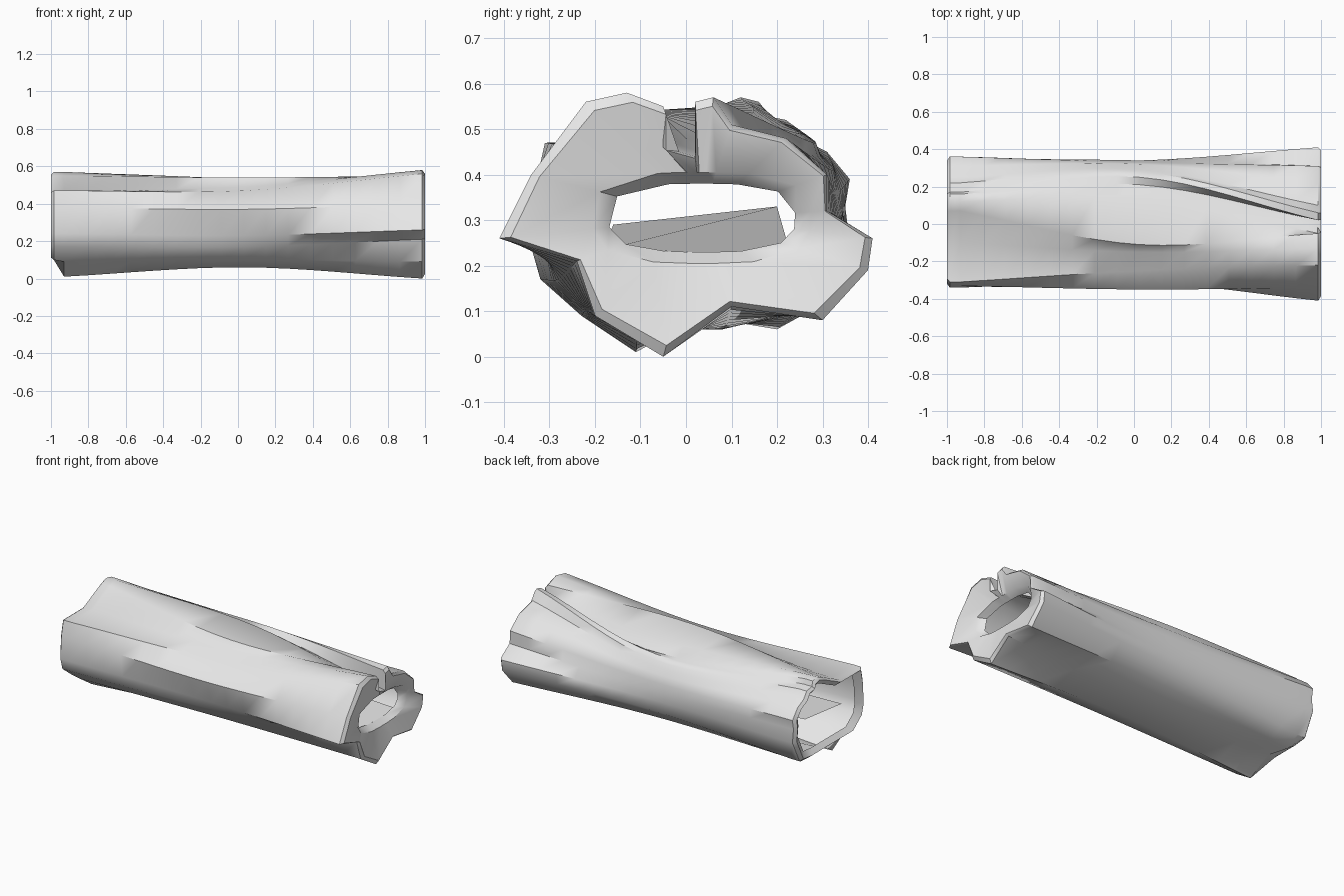
import bpy, bmesh, math
from mathutils import Vector

if "Cube" in bpy.data.objects:
    bpy.data.objects.remove(bpy.data.objects["Cube"], do_unlink=True)

bark_material = bpy.data.materials.new("pale grey bark")
bark_material.use_nodes = True
grey = (0.8, 0.8, 0.8, 1)
bark_material.diffuse_color = grey
shader = bark_material.node_tree.nodes["Principled BSDF"]
shader.inputs["Base Color"].default_value = grey


def make_object(name, rings=(), faces=()):
    """Build a loft through closed rings, or plain faces, as one mesh."""
    bm = bmesh.new()
    loops = [[bm.verts.new(point) for point in ring] for ring in rings]
    for near, far in zip(loops, loops[1:]):
        for i in range(len(near)):
            # Negative indices close the ring
            bm.faces.new((near[i - 1], far[i - 1], far[i], near[i]))
    for face in faces:
        bm.faces.new([bm.verts.new(point) for point in face])
    mesh = bpy.data.meshes.new(name)
    bm.to_mesh(mesh)
    bm.free()
    mesh.materials.append(bark_material)
    obj = bpy.data.objects.new(name, mesh)
    bpy.context.collection.objects.link(obj)
    bpy.ops.object.select_all(action='DESELECT')
    obj.select_set(True)
    bpy.context.view_layer.objects.active = obj
    bpy.ops.object.shade_smooth_by_angle(angle=math.radians(40))


def place(section, x):
    """Stand a flat (y, z) section upright at x."""
    return [Vector((x, point.x, max(point.y, 0))) for point in section]


def toward(section, target, amount):
    """Move a section part of the way to another one."""
    return [a.lerp(b, amount) for a, b in zip(section, target)]


def curve_between(section, target, amount, slope_in, slope_out):
    """Blend two sections along a smooth curve with the given end slopes."""
    t = amount
    rise, fall = t * (1 - t) ** 2, t * t * (1 - t)
    ease = t * t * (3 - 2 * t)
    return [a.lerp(b, ease) + rise * u - fall * v
            for a, b, u, v in zip(section, target, slope_in, slope_out)]


def slot_section(outer, centre, half_width, half_height):
    """Rounded slot whose points follow the angles of an outer section."""
    slot, turn = [], 0
    for i, point in enumerate(outer):
        angle = math.atan2(point.y - centre.y, centre.x - point.x)
        step = (angle - turn + math.pi) % math.tau - math.pi
        turn = turn + max(step, 0.02) if i else angle
        y, z = -math.cos(turn), math.sin(turn)
        radius = (abs(y / half_width) ** 3 + abs(z / half_height) ** 3) ** (-1 / 3)
        slot.append(centre + Vector((y, z)) * radius)
    return slot


# Cross-sections run front, top, back, bottom; matching points carry the folds
right_key = [Vector(p) for p in (
    (-.34, .24), (-.33, .38), (-.31, .47), (-.1, .47), (.07, .55), (.12, .57), (.16, .56),
    (.17, .53), (.22, .52), (.25, .48), (.31, .45), (.36, .39), (.35, .33), (.36, .25),
    (.29, .11), (.2, .06), (.04, .09), (-.11, .01), (-.23, .09), (-.32, .17))]
middle_key = [Vector(p) for p in (
    (-.31, .23), (-.35, .37), (-.25, .47), (-.15, .49), (-.11, .54), (.14, .53), (.21, .48),
    (.25, .49), (.28, .47), (.29, .44), (.32, .41), (.33, .36), (.34, .31), (.34, .25),
    (.33, .18), (.25, .1), (.08, .06), (-.1, .06), (-.22, .1), (-.28, .17))]
left_key = [Vector(p) for p in (
    (-.41, .26), (-.34, .4), (-.22, .56), (-.13, .58), (-.05, .55), (-.05, .46), (.02, .44),
    (.02, .56), (.06, .57), (.1, .51), (.22, .48), (.31, .4), (.31, .32), (.41, .26),
    (.4, .19), (.3, .08), (.1, .11), (-.05, 0), (-.2, .09), (-.24, .21))]

# Smooth outer bark, curving through the middle section
steps = 8
right_x, middle_x, left_x = -.93, .03, .985
lean = [(b - a) / 2 for a, b in zip(right_key, left_key)]
right_slope = [b - a for a, b in zip(right_key, middle_key)]
left_slope = [b - a for a, b in zip(middle_key, left_key)]
bark = []
for i in range(steps):
    t = i / steps
    section = curve_between(right_key, middle_key, t, right_slope, lean)
    bark.append(place(section, right_x + (middle_x - right_x) * t))
for i in range(steps + 1):
    t = i / steps
    section = curve_between(middle_key, left_key, t, lean, left_slope)
    bark.append(place(section, middle_x + (left_x - middle_x) * t))

# Right end: the root tip stops short, then a thin rim turns inward
right_edge = [Vector((p.x, max(p.y, .1))) for p in right_key]
core = [Vector((0, .3))] * len(right_edge)
right_rim = [place(toward(right_edge, core, .2), -.97),
             place(toward(right_edge, core, .06), -1),
             place(right_edge, -.985)]

# Left end: a broad broken face around a narrow slot
slot_centre = Vector((.035, .305))
lip = slot_section(left_key, slot_centre, .24, .1)
slot = slot_section(left_key, slot_centre, .205, .075)
left_rim = [place(toward(left_key, lip, .12), 1), place(lip, .97), place(slot, .93)]

make_object("hollow_log", rings=right_rim + bark + left_rim)

# Sloping floor of the hollow
make_object("hollow_floor", faces=[[(.93, -.18, .235), (.93, .23, .225),
                                    (-.96, .2, .33), (-.96, -.16, .29)]])
